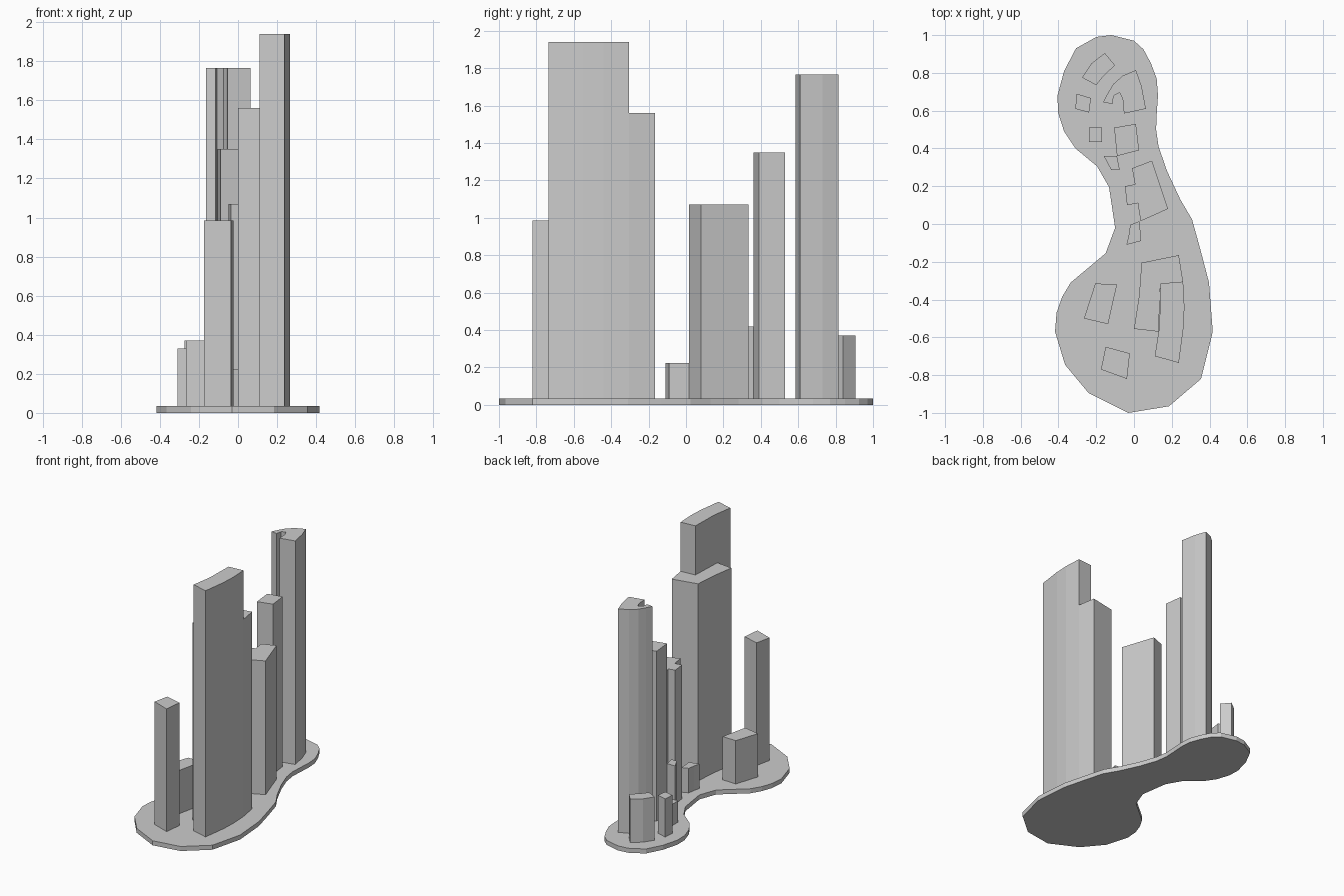
import bpy, bmesh

BASE_TOP = 0.035


def prism(name, outline, z0, z1):
    """Extrude a closed plan outline from z0 up to z1."""
    bm = bmesh.new()
    face = bm.faces.new([bm.verts.new((x, y, z0)) for x, y in outline])
    ext = bmesh.ops.extrude_face_region(bm, geom=[face])
    for v in ext["geom"]:
        if isinstance(v, bmesh.types.BMVert):
            v.co.z = z1
    bmesh.ops.recalc_face_normals(bm, faces=bm.faces)
    mesh = bpy.data.meshes.new(name)
    bm.to_mesh(mesh)
    bm.free()
    obj = bpy.data.objects.new(name, mesh)
    bpy.context.collection.objects.link(obj)
    return obj


def tower(name, height, *outline):
    return prism(name, outline, BASE_TOP, height)


# Thin foot-shaped ground plate
prism("ground_plate", [
    (-.12, 1), (0, .97), (.05, .925), (.09, .85), (.12, .77), (.127, .68),
    (.12, .58), (.117, .5), (.13, .41), (.175, .28), (.245, .13), (.307, .025),
    (.35, -.13), (.397, -.31), (.417, -.57), (.355, -.82), (.185, -.965),
    (-.03, -1), (-.24, -.895), (-.365, -.745), (-.418, -.57), (-.41, -.47),
    (-.38, -.385), (-.335, -.31), (-.15, -.155), (-.10, -.02), (-.132, .195),
    (-.195, .305), (-.31, .40), (-.37, .49), (-.402, .59), (-.405, .68),
    (-.37, .81), (-.307, .93), (-.2, .99)], 0, BASE_TOP)

# Large front towers
tower("tallest_tower", 1.94, (.14, -.315), (.26, -.305), (.267, -.44),
      (.262, -.55), (.237, -.735), (.11, -.70), (.135, -.54))
tower("stepped_tower", 1.56, (.04, -.205), (.237, -.165), (.26, -.305),
      (.14, -.315), (.13, -.57), (0, -.555), (.027, -.38))
tower("front_tower", .985, (-.15, -.65), (-.022, -.685), (-.037, -.82), (-.175, -.77))
tower("front_left_block", .37, (-.205, -.315), (-.09, -.32), (-.137, -.53), (-.265, -.50))

# Middle buildings
tower("notched_tower", 1.07, (-.01, .295), (.095, .335), (.18, .08), (.035, .015),
      (.02, .11), (-.037, .10), (-.048, .2), (.005, .21))
tower("middle_low_block", .225, (-.02, -.005), (.03, .015), (.037, -.09),
      (-.04, -.11), (-.028, -.06))

# Rear buildings
tower("rear_slab_tower", 1.35, (-.105, .51), (.01, .53), (.027, .39), (-.09, .36))
tower("rear_annex", .42, (-.16, .36), (-.09, .36), (-.075, .285), (-.12, .285))
tower("curved_tower", 1.765, (.01, .815), (.04, .73), (.063, .61), (-.053, .585),
      (-.06, .66), (-.075, .695), (-.107, .68), (-.115, .635), (-.163, .645),
      (-.14, .69), (-.11, .74), (-.06, .785))
tower("curved_low_block", .37, (-.155, .905), (-.1, .84), (-.16, .785),
      (-.2, .735), (-.275, .775), (-.225, .85))
tower("rear_left_block", .33, (-.305, .69), (-.228, .667), (-.238, .59), (-.31, .61))
tower("small_square_block", .2, (-.237, .51), (-.17, .51), (-.17, .435), (-.237, .435))
